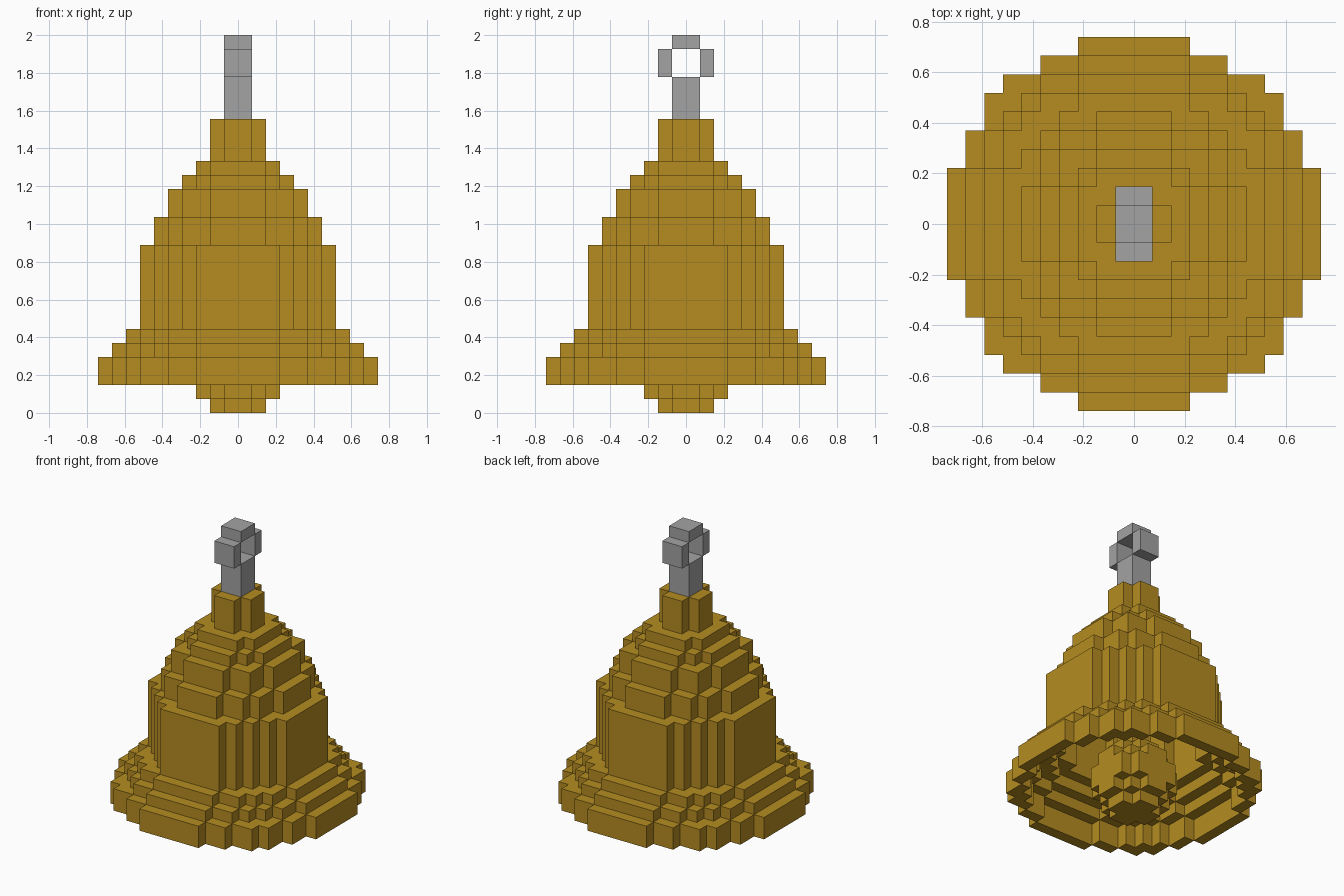
import bpy
import bmesh

cube = bpy.data.objects.get("Cube")
if cube:
    bpy.data.objects.remove(cube, do_unlink=True)

U = 2 / 27  # size of one block


def make_material(name, rgb):
    mat = bpy.data.materials.new(name)
    mat.use_nodes = True
    mat.diffuse_color = (*rgb, 1)
    bsdf = next(n for n in mat.node_tree.nodes if n.type == "BSDF_PRINCIPLED")
    bsdf.inputs["Base Color"].default_value = (*rgb, 1)
    return mat


def disc(radius_squared):
    """Blocks whose centres lie inside a circle."""
    return {(i, j) for i in range(-10, 10) for j in range(-10, 10)
            if (i + 0.5) ** 2 + (j + 0.5) ** 2 <= radius_squared}


def rect(x0, x1, y0, y1):
    return {(i, j) for i in range(x0, x1) for j in range(y0, y1)}


def build(name, tiers, mat):
    """Stack tiers of blocks (bottom, top, cells), keeping only exposed faces."""
    bm = bmesh.new()
    verts = {}

    def face(*points):
        for p in points:
            if p not in verts:
                verts[p] = bm.verts.new([c * U for c in p])
        bm.faces.new([verts[p] for p in points])

    for n, (z0, z1, cells) in enumerate(tiers):
        below = tiers[n - 1][2] if n > 0 else set()
        above = tiers[n + 1][2] if n + 1 < len(tiers) else set()
        for i, j in sorted(cells):
            ring = [(i, j), (i + 1, j), (i + 1, j + 1), (i, j + 1)]
            sides = [(i, j - 1), (i + 1, j), (i, j + 1), (i - 1, j)]
            for k, neighbour in enumerate(sides):
                if neighbour not in cells:
                    a, b = ring[k], ring[(k + 1) % 4]
                    face((*a, z0), (*b, z0), (*b, z1), (*a, z1))
            if (i, j) not in above:
                face(*[(*c, z1) for c in ring])
            if (i, j) not in below:
                face(*[(*c, z0) for c in reversed(ring)])

    # Merge flat neighbouring wall panels
    bm.normal_update()
    flat = [e for e in bm.edges if len(e.link_faces) == 2
            and all(abs(f.normal.z) < 0.5 for f in e.link_faces)
            and e.link_faces[0].normal.dot(e.link_faces[1].normal) > 0.99]
    bmesh.ops.dissolve_edges(bm, edges=flat, use_verts=False)

    mesh = bpy.data.meshes.new(name)
    bm.to_mesh(mesh)
    bm.free()
    mesh.materials.append(mat)
    obj = bpy.data.objects.new(name, mesh)
    bpy.context.collection.objects.link(obj)
    return obj


gold = make_material("aged_gold", (0.462, 0.262, 0.0152))
grey = make_material("steel_grey", (0.366, 0.366, 0.366))

# Hollow bell: one-block shell per tier, closed by a solid neck
profile = [(2, 4, 10), (4, 5, 9), (5, 6, 8), (6, 12, 7), (12, 14, 6),
           (14, 16, 5), (16, 17, 4), (17, 18, 3)]
shell = [(z0, z1, disc(r * r) - disc((r - 1) ** 2)) for z0, z1, r in profile]
build("bell_body", shell + [(18, 21, disc(4))], gold)

# Clapper: blocky ball on a rod inside the bell
ball = [(z, z + 1, disc(9 - (z - 2.5) ** 2)) for z in range(6)]
build("clapper", ball + [(6, 18, rect(-1, 1, -1, 1))], gold)

# Hanger: post with a square loop on top
post = rect(-1, 1, -1, 1)
loop_sides = rect(-1, 1, -2, -1) | rect(-1, 1, 1, 2)
build("hanger", [(21, 24, post), (24, 26, loop_sides), (26, 27, post)], grey)
